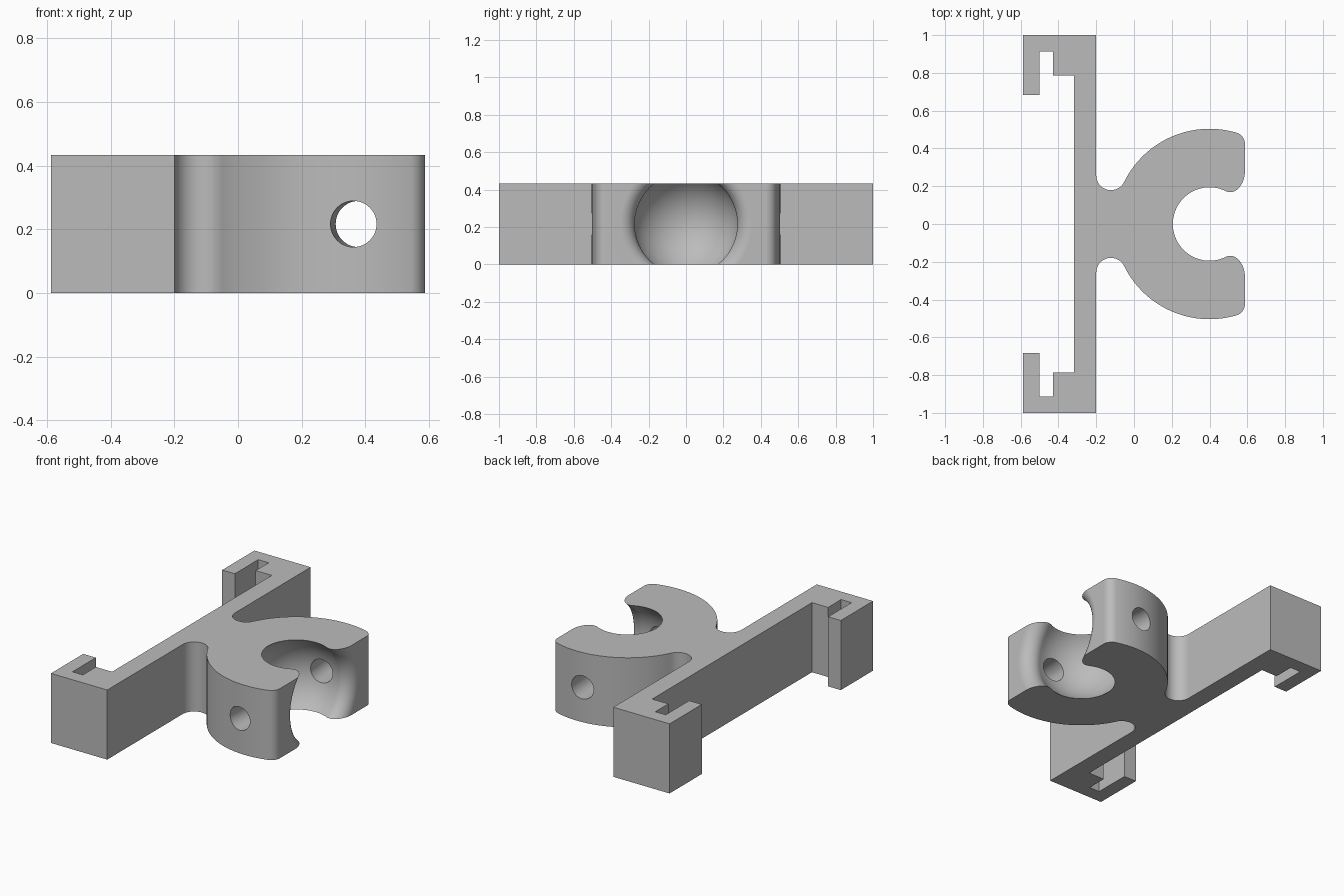
import bpy, bmesh
from math import sin, cos, pi, atan2, sqrt, radians
from mathutils import Matrix, Vector

default = bpy.data.objects.get("Cube")
if default:
    bpy.data.objects.remove(default, do_unlink=True)

HEIGHT = 0.433
MID = HEIGHT / 2
FRONT = 0.587              # flat ends of the jaws
CX = 0.4                   # centre of the clamp and its ball socket
OUTER, BALL = 0.504, 0.291
PLATE = -0.2               # face of the plate that carries the clamp
CORNER, NECK, LIP = 0.06, 0.078, 0.077

grey = bpy.data.materials.new("plain grey")
grey.use_nodes = True
colour = (0.5, 0.5, 0.5, 1)
grey.diffuse_color = colour
grey.node_tree.nodes["Principled BSDF"].inputs["Base Color"].default_value = colour


def arc(cx, cy, r, start, end, n):
    """Points along an arc, angles in radians."""
    return [(cx + r * cos(start + (end - start) * i / n),
             cy + r * sin(start + (end - start) * i / n)) for i in range(n + 1)]


def make_object(name, bm):
    bmesh.ops.remove_doubles(bm, verts=bm.verts, dist=1e-5)
    bmesh.ops.recalc_face_normals(bm, faces=bm.faces)
    mesh = bpy.data.meshes.new(name)
    bm.to_mesh(mesh)
    bm.free()
    mesh.materials.append(grey)
    obj = bpy.data.objects.new(name, mesh)
    bpy.context.collection.objects.link(obj)
    return obj


# Half outline: rounded jaw corner, clamp arc, neck fillet, then the hooked plate end
corner_x = FRONT - CORNER
corner_y = sqrt((OUTER - CORNER) ** 2 - (corner_x - CX) ** 2)
corner_angle = atan2(corner_y, corner_x - CX)
neck_x = PLATE + NECK
neck_y = sqrt((OUTER + NECK) ** 2 - (neck_x - CX) ** 2)
neck_angle = atan2(neck_y, neck_x - CX)
half = arc(corner_x, corner_y, CORNER, 0, corner_angle, 10)
half += arc(CX, 0, OUTER, corner_angle, neck_angle, 40)[1:]
half += arc(neck_x, neck_y, NECK, neck_angle + pi, pi, 20)[1:]
half += [(PLATE, 1), (-0.587, 1), (-0.587, 0.683), (-0.5, 0.683),
         (-0.5, 0.913), (-0.428, 0.913), (-0.428, 0.785), (-0.317, 0.785)]
outline = half + [(x, -y) for x, y in reversed(half)]

bm = bmesh.new()
base = bm.faces.new([bm.verts.new((x, y, 0)) for x, y in outline])
top = bmesh.ops.extrude_face_region(bm, geom=[base])["geom"]
bmesh.ops.translate(bm, vec=(0, 0, HEIGHT),
                    verts=[v for v in top if isinstance(v, bmesh.types.BMVert)])
bracket = make_object("clip_bracket", bm)

# Ball socket cutter with a flared lip, revolved about the x axis
lip_x = FRONT - LIP
lip_r = sqrt((BALL + LIP) ** 2 - (lip_x - CX) ** 2)
lip_angle = atan2(lip_r, lip_x - CX)
profile = arc(CX, 0, BALL, pi, lip_angle, 32)
profile += arc(lip_x, lip_r, LIP, lip_angle + pi, 2 * pi, 16)[1:]
profile += [(FRONT + 0.1, lip_r), (FRONT + 0.1, 0)]
bm = bmesh.new()
ring = [bm.verts.new((x, 0, MID + r)) for x, r in profile]
edges = [bm.edges.new(pair) for pair in zip(ring, ring[1:])]
bmesh.ops.spin(bm, geom=ring + edges, cent=(0, 0, MID), axis=(1, 0, 0),
               angle=2 * pi, steps=96, use_duplicate=False)
cutters = [make_object("socket_cutter", bm)]

# Screw hole cutters, aimed at the socket centre from each side
for side, name in ((1, "back"), (-1, "front")):
    aim = Vector((-sin(radians(4.3)), side * cos(radians(4.3)), 0))
    place = (Matrix.Translation(Vector((CX, 0, MID)) + aim * 0.4)
             @ aim.to_track_quat('Z', 'Y').to_matrix().to_4x4())
    bm = bmesh.new()
    bmesh.ops.create_cone(bm, cap_ends=True, segments=48, radius1=0.0725,
                          radius2=0.0725, depth=0.5, matrix=place)
    cutters.append(make_object(name + "_hole_cutter", bm))

# Cut, then remove the helpers
bpy.ops.object.select_all(action='DESELECT')
bpy.context.view_layer.objects.active = bracket
bracket.select_set(True)
for cutter in cutters:
    cutter.hide_render = True
    mod = bracket.modifiers.new("cut", 'BOOLEAN')
    mod.operation = 'DIFFERENCE'
    mod.solver = 'EXACT'
    mod.object = cutter
    bpy.ops.object.modifier_apply(modifier=mod.name)
    bpy.data.objects.remove(cutter, do_unlink=True)

# Smooth curves, crisp edges, flat planes
bpy.ops.object.shade_smooth_by_angle(angle=radians(30))
normals = bracket.modifiers.new("flat_planes", 'WEIGHTED_NORMAL')
normals.keep_sharp = True
